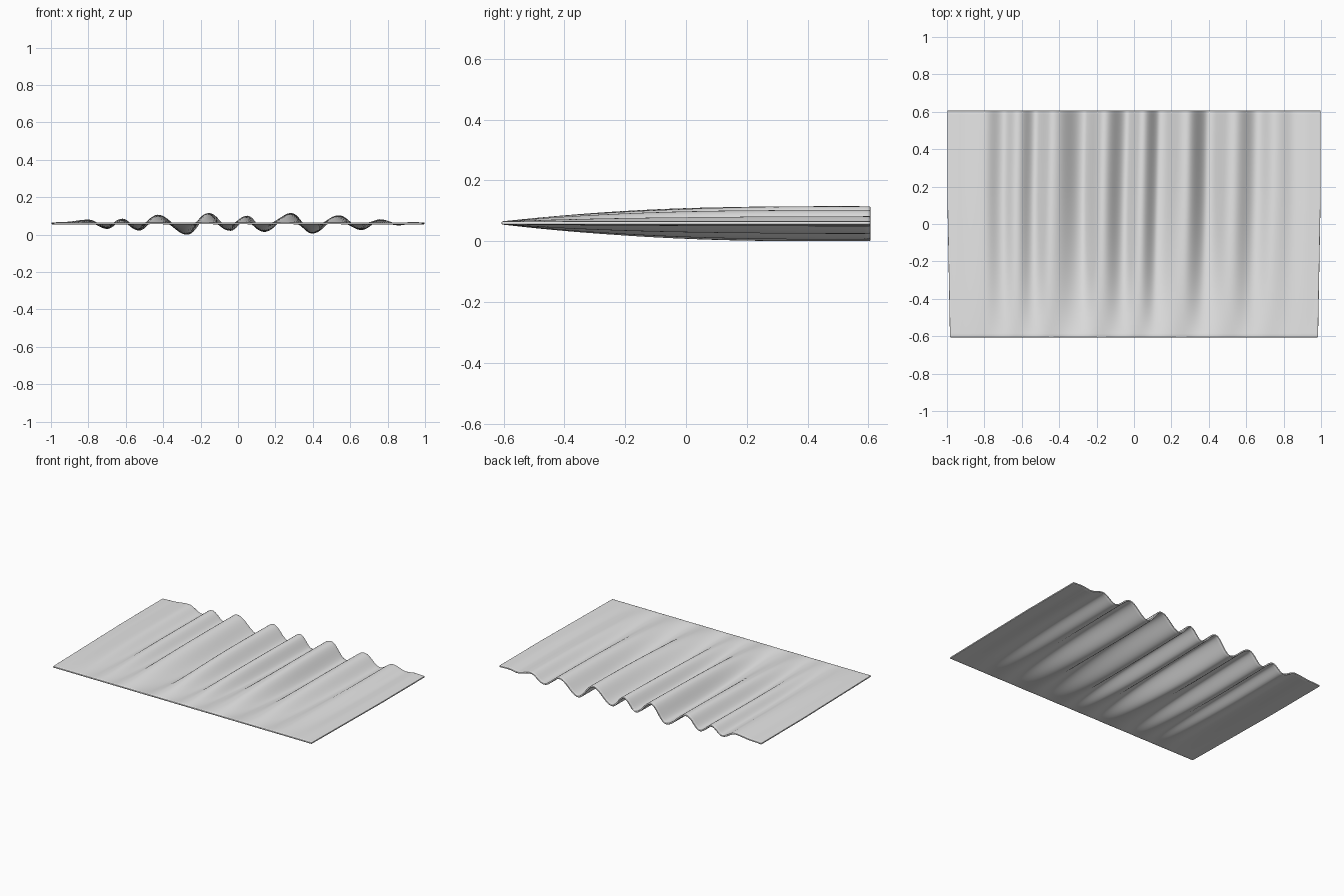
import bpy
import math

cube = bpy.data.objects.get("Cube")
if cube:
    bpy.data.objects.remove(cube, do_unlink=True)

# Fold crests and troughs along the gathered back edge: (x, height from rest plane)
FOLDS = [(-1.0, 0), (-0.93, 0.003), (-0.8, 0.015), (-0.7, -0.025), (-0.62, 0.02),
         (-0.53, -0.034), (-0.43, 0.041), (-0.27, -0.055), (-0.155, 0.05),
         (-0.04, -0.035), (0.05, 0.036), (0.14, -0.041), (0.285, 0.05),
         (0.4, -0.049), (0.54, 0.038), (0.66, -0.031), (0.76, 0.017),
         (0.86, -0.006), (0.93, 0.002), (1.0, 0)]
REST, HALF_Y, THICK = 0.06, 0.606, 0.01
COLS, ROWS = 200, 60


def fold_height(x):
    """Rounded wave through the crests and troughs."""
    x = max(-1.0, min(1.0, x))
    for (x0, h0), (x1, h1) in zip(FOLDS, FOLDS[1:]):
        if x <= x1:
            s = (1 - math.cos(math.pi * (x - x0) / (x1 - x0))) / 2
            return h0 + (h1 - h0) * s
    return 0.0


def cloth_point(u, t):
    """u runs across from -1 to 1, t from the flat front (0) to the back (1)."""
    fade = 1 - (1 - t) ** 2.7
    drift = 0.025 * (1 - t) * (1 - u * u)
    wrinkle = 0.0015 * math.sin(37 * u + 3 * t) * math.sin(math.pi * t) * (1 - u * u)
    return (u * (0.984 + 0.014 * min(1, t * 1.6)),
            (2 * t - 1) * HALF_Y,
            REST + fade * fold_height(u + drift) + wrinkle)


# Cloth sheet
verts = [cloth_point(2 * i / COLS - 1, j / ROWS)
         for j in range(ROWS + 1) for i in range(COLS + 1)]
w = COLS + 1
faces = [(j * w + i, j * w + i + 1, (j + 1) * w + i + 1, (j + 1) * w + i)
         for j in range(ROWS) for i in range(COLS)]
mesh = bpy.data.meshes.new("cloth_sheet")
mesh.from_pydata(verts, [], faces)
cloth = bpy.data.objects.new("cloth_sheet", mesh)
bpy.context.collection.objects.link(cloth)

# Cloth thickness with softened hems
solid = cloth.modifiers.new("thickness", 'SOLIDIFY')
solid.thickness = THICK
solid.offset = 0
bevel = cloth.modifiers.new("soft_hem", 'BEVEL')
bevel.width = 0.003
bevel.segments = 2
bevel.limit_method = 'ANGLE'
bevel.angle_limit = math.radians(60)

# Plain fabric colour
fabric = bpy.data.materials.new("light_grey_fabric")
fabric.use_nodes = True
colour = (0.8, 0.8, 0.8, 1)
fabric.diffuse_color = colour
fabric.node_tree.nodes["Principled BSDF"].inputs["Base Color"].default_value = colour
mesh.materials.append(fabric)

bpy.ops.object.select_all(action='DESELECT')
cloth.select_set(True)
bpy.context.view_layer.objects.active = cloth
bpy.ops.object.shade_smooth_by_angle(angle=math.radians(50))
